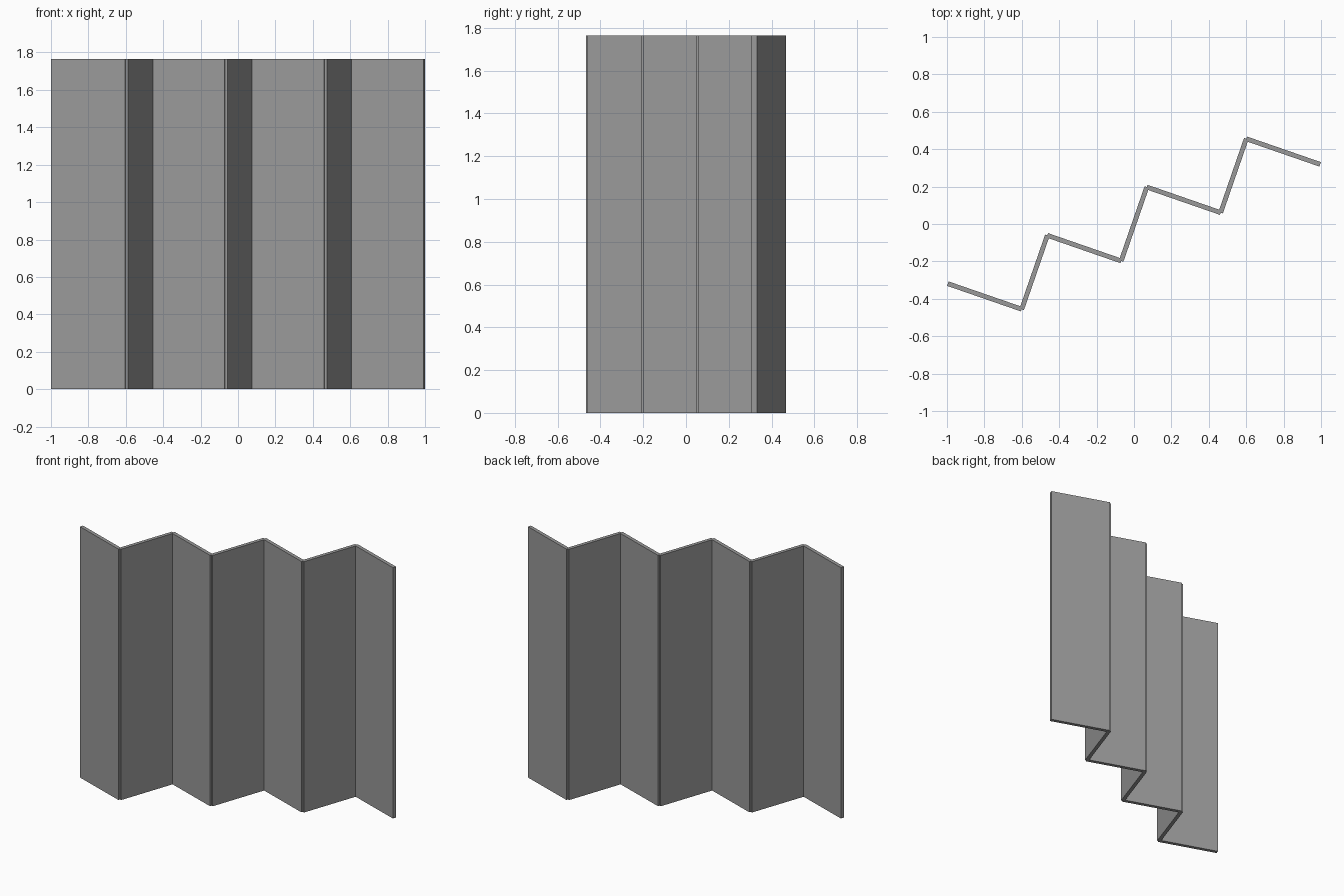
import bpy
import math
from mathutils import Vector

cube = bpy.data.objects.get("Cube")
if cube:
    bpy.data.objects.remove(cube, do_unlink=True)

WIDTH, THICK, HEIGHT = 0.418, 0.025, 1.765
TILT = math.radians(-19.1)
PANELS = 7

grey = bpy.data.materials.new("panel_grey")
grey.use_nodes = True
colour = (0.32, 0.32, 0.32, 1)
grey.diffuse_color = colour
grey.node_tree.nodes["Principled BSDF"].inputs["Base Color"].default_value = colour


def add_panel(name, start, angle):
    """Upright board from start along angle; returns its far end."""
    step = Vector((math.cos(angle), math.sin(angle), 0)) * WIDTH
    centre = start + step / 2 + Vector((0, 0, HEIGHT / 2))
    bpy.ops.mesh.primitive_cube_add(size=1, location=centre, rotation=(0, 0, angle))
    panel = bpy.context.object
    panel.name = name
    panel.scale = (WIDTH, THICK, HEIGHT)
    bpy.ops.object.transform_apply(location=False, rotation=False, scale=True)
    panel.data.materials.append(grey)
    return start + step


# Alternate panels fold at right angles, hinged on their centre lines
angles = [TILT + (math.pi / 2 if i % 2 else 0) for i in range(PANELS)]
span = sum((Vector((math.cos(a), math.sin(a), 0)) * WIDTH for a in angles), Vector())
hinge = -span / 2
for i, angle in enumerate(angles):
    hinge = add_panel(f"screen_panel_{i + 1}", hinge, angle)
